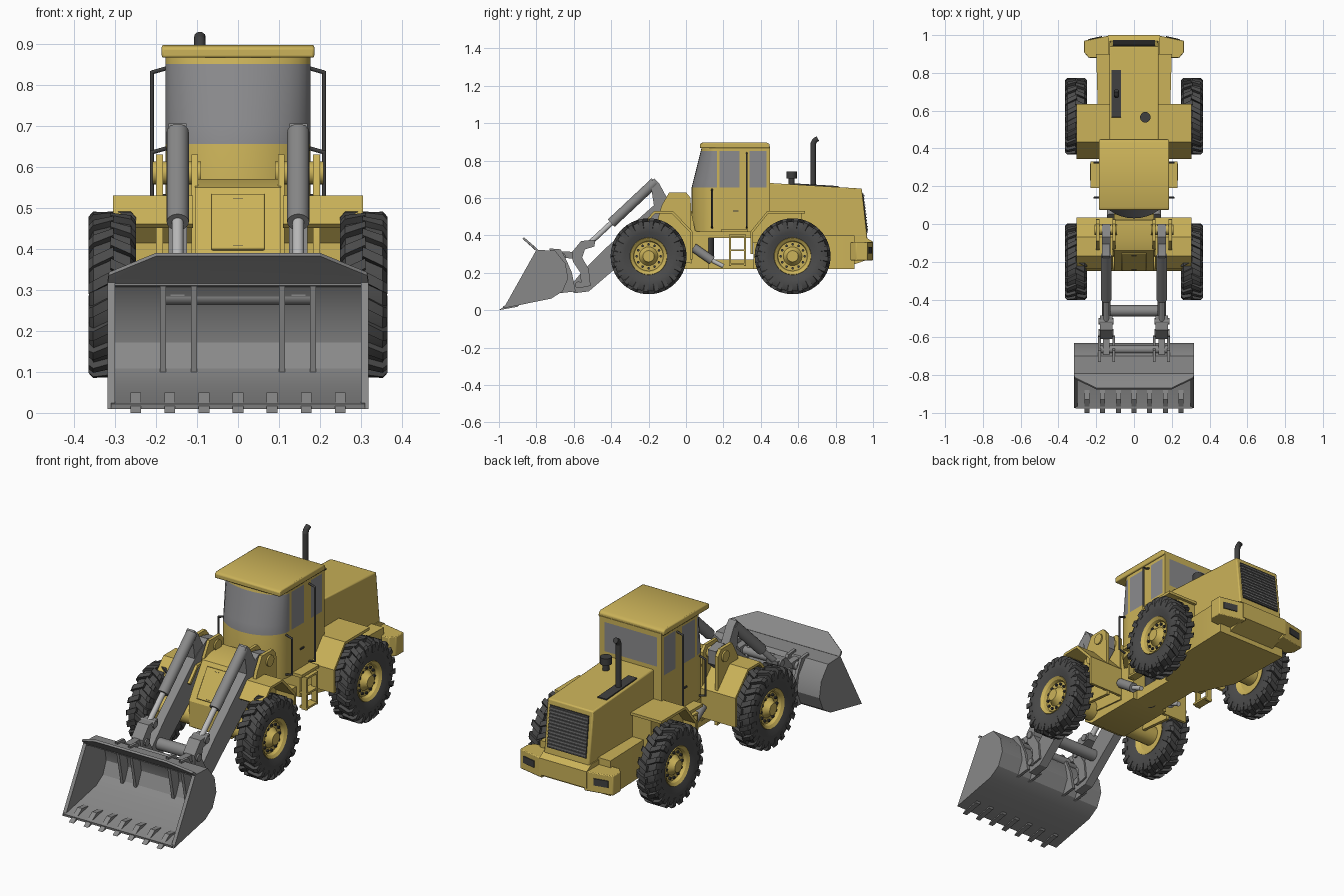
import bpy, bmesh, math
from mathutils import Vector, Matrix

cube = bpy.data.objects.get("Cube")
if cube:
    bpy.data.objects.remove(cube)


def material(name, r, g, b):
    m = bpy.data.materials.new(name)
    m.use_nodes = True
    m.diffuse_color = (r, g, b, 1)
    m.node_tree.nodes["Principled BSDF"].inputs["Base Color"].default_value = (r, g, b, 1)
    return m


yellow = material("body yellow", .6, .45, .1)
grey = material("loader grey", .25, .25, .25)
glass = material("window grey", .26, .26, .27)
tyre = material("tyre rubber", .07, .07, .07)
dark = material("dark trim", .05, .05, .05)
chrome = material("rod silver", .5, .5, .5)


def finish(name, bm, mats, mirror=False, bevel=0):
    bmesh.ops.recalc_face_normals(bm, faces=bm.faces)
    me = bpy.data.meshes.new(name)
    bm.to_mesh(me)
    bm.free()
    for m in mats if isinstance(mats, list) else [mats]:
        me.materials.append(m)
    ob = bpy.data.objects.new(name, me)
    bpy.context.collection.objects.link(ob)
    if bevel:
        mod = ob.modifiers.new("Bevel", "BEVEL")
        mod.width = bevel
        mod.segments = 2
    if mirror:
        ob.modifiers.new("Mirror", "MIRROR").use_mirror_merge = False
    return ob


def prism(name, pts, a, b, mat, mirror=False, axis="x", bevel=0):
    """Extrude a side outline (y, z) along x, or a plan outline (x, y) along z."""
    bm = bmesh.new()
    ends = [[bm.verts.new((t, *p) if axis == "x" else (*p, t)) for p in pts] for t in (a, b)]
    bm.faces.new(ends[0])
    bm.faces.new(ends[1])
    for i in range(len(pts)):
        j = (i + 1) % len(pts)
        bm.faces.new((ends[0][i], ends[0][j], ends[1][j], ends[1][i]))
    return finish(name, bm, mat, mirror, bevel)


def strip(path, t):
    """Thicken an open path into a closed outline."""
    inner = []
    for i, p in enumerate(path):
        q, r = path[max(i - 1, 0)], path[min(i + 1, len(path) - 1)]
        d = (Vector(r) - Vector(q)).normalized()
        inner.append((p[0] - d.y * t, p[1] + d.x * t))
    return path + inner[::-1]


def box(name, c, size, mat, mirror=False, rot=(0, "X"), bevel=0):
    bm = bmesh.new()
    m = Matrix.Translation(c) @ Matrix.Rotation(rot[0], 4, rot[1]) @ Matrix.Diagonal((*size, 1))
    bmesh.ops.create_cube(bm, size=1, matrix=m)
    return finish(name, bm, mat, mirror, bevel)


def add_tube(bm, p, q, r, n=20):
    p, q = Vector(p), Vector(q)
    m = Matrix.Translation((p + q) / 2) @ (q - p).to_track_quat("Z", "Y").to_matrix().to_4x4()
    bmesh.ops.create_cone(bm, cap_ends=True, segments=n, radius1=r, radius2=r,
                          depth=(q - p).length, matrix=m)


def tube(name, p, q, r, mat, mirror=False):
    bm = bmesh.new()
    add_tube(bm, p, q, r)
    return finish(name, bm, mat, mirror)


def pipe(name, pts, r, mat, mirror=False):
    bm = bmesh.new()
    for p, q in zip(pts, pts[1:]):
        add_tube(bm, p, q, r, 12)
    for p in pts[1:-1]:
        bmesh.ops.create_uvsphere(bm, u_segments=12, v_segments=8, radius=r,
                                  matrix=Matrix.Translation(p))
    return finish(name, bm, mat, mirror)


def add_hull(bm, pts):
    bmesh.ops.convex_hull(bm, input=[bm.verts.new(p) for p in pts])


def lathe(name, profile, c, mat, n=40):
    """Revolve (x, radius) points about the wheel axis."""
    bm = bmesh.new()
    rings = []
    for k in range(n):
        a = math.tau * k / n
        rings.append([bm.verts.new((c[0] + x, c[1] + r * math.cos(a), c[2] + r * math.sin(a)))
                      for x, r in profile])
    for k in range(n):
        s, t = rings[k], rings[(k + 1) % n]
        for i in range(len(profile) - 1):
            bm.faces.new((s[i], s[i + 1], t[i + 1], t[i]))
    bmesh.ops.remove_doubles(bm, verts=bm.verts, dist=1e-5)
    return finish(name, bm, mat, True)


# Wheels: tyre, chevron lugs, dished rim, bolts and axle
def wheel(label, y):
    c = Vector((.307, y, .288))
    lathe(label + "_tyre", [(-.04, .095), (-.053, .13), (-.056, .165), (-.045, .187), (.045, .187),
                            (.056, .165), (.053, .13), (.04, .095)], c, tyre)
    bm = bmesh.new()
    count = 20
    for k in range(count):
        for side in (1, -1):
            a = math.tau * (k + side / 4) / count
            pts = []
            for x, lo, hi, turn in ((-.004, .18, .203, 0), (.046, .18, .203, .13), (.058, .15, .19, .16)):
                for w in (-.065, .065):
                    for r in (lo, hi):
                        t = a + turn + w
                        pts.append(c + Vector((x * side, r * math.cos(t), r * math.sin(t))))
            add_hull(bm, pts)
    finish(label + "_tread", bm, tyre, True)
    lathe(label + "_rim", [(.05, 0), (.05, .03), (.035, .038), (.02, .05), (.02, .078), (.036, .084),
                           (.046, .098), (.035, .102), (-.045, .102), (-.03, .08), (-.03, 0)], c, yellow)
    bm = bmesh.new()
    for k in range(12):
        a = math.tau * k / 12
        p = c + Vector((.015, .064 * math.cos(a), .064 * math.sin(a)))
        add_tube(bm, p, p + Vector((.014, 0, 0)), .007, 8)
    finish(label + "_bolts", bm, dark, True)
    tube(label + "_axle", (-.28, y, .288), (.28, y, .288), .05, yellow)


wheel("front", -.2)
wheel("rear", .57)

# Cab: plan outline lofted upward, curved leaning windscreen, glass set by face position
half = []
arc = 8
for i in range(arc + 1):
    t = math.pi / 2 * i / arc
    half.append((.177 * math.sin(t), .165 - .135 * math.cos(t)))
half += [(.177, y) for y in (.18, .285, .34, .43, .45)] + [(.15, .45)]
plan = half + [(-x, y) for x, y in half[:0:-1]]
levels = [.42, .655, .7, .85, .875]
bm = bmesh.new()
rings = []
for z in levels:
    lean = max(0, z - .655) * .25
    rings.append([bm.verts.new((x, y + lean * max(0, (.165 - y) / .135), z)) for x, y in plan])
for k in range(len(levels) - 1):
    for i in range(len(plan)):
        j = (i + 1) % len(plan)
        f = bm.faces.new((rings[k][i], rings[k][j], rings[k + 1][j], rings[k + 1][i]))
        my = (plan[i][1] + plan[j][1]) / 2
        rear_pane = my > .445 and abs(plan[i][0] + plan[j][0]) < .1 and k == 2
        side_pane = my < .165 or .18 < my < .285 or .34 < my < .43
        f.material_index = int(rear_pane or (side_pane and k in (1, 2)))
bm.faces.new(rings[0])
bm.faces.new(rings[-1])
finish("cab", bm, [yellow, glass])
prism("cab_roof", [(.075, .866), (.075, .89), (.09, .897), (.43, .897), (.447, .888), (.447, .866)],
      -.186, .186, yellow, bevel=.005)
for label, y, lo, hi in (("front", .14, .44, .645), ("rear", .325, .44, .84)):
    pipe(label + "_handrail", [(.175, y, lo), (.21, y, lo + .01), (.21, y, hi - .01), (.175, y, hi)],
         .005, dark, True)
box("door_handle", (.179, .265, .53), (.008, .03, .008), dark, True)

# Engine hood with grille, exhaust and intake
prism("engine_hood", [(.44, .38), (.44, .68), (.94, .65), (.97, .38)], -.13, .13, yellow, bevel=.006)
box("rear_grille", (0, .956, .52), (.22, .008, .21), dark, rot=(.115, "X"))
for k in range(12):
    z = .43 + k * .0165
    box("grille_slat", (0, .961 - (z - .52) * .115, z), (.22, .006, .006), grey)
box("exhaust_recess", (-.093, .69, .667), (.05, .25, .008), dark, rot=(-.06, "X"))
pipe("exhaust_pipe", [(-.093, .68, .65), (-.093, .68, .89), (-.093, .688, .907), (-.093, .705, .917)],
     .014, dark)
tube("intake_stem", (.06, .565, .66), (.06, .565, .71), .016, dark)
tube("intake_cap", (.06, .565, .705), (.06, .565, .74), .028, dark)

# Rear frame, counterweight and hitch
prism("rear_belly", [(.1, .36), (.19, .55), (.2, .9), (-.2, .9), (-.19, .55), (-.1, .36)],
      .22, .4, yellow, axis="z")
prism("counterweight_core", [(.83, .22), (1, .28), (1, .365), (.96, .39), (.8, .39)],
      -.135, .135, yellow)
prism("counterweight_wing", [(.12, 1), (.265, .97), (.265, .91), (.24, .88), (.12, .88)],
      .265, .365, yellow, True, axis="z", bevel=.004)
box("rear_lamp", (.205, .983, .32), (.075, .008, .035), dark, True, rot=(-.22, "Z"))
box("lower_hitch", (0, .25, .245), (.16, .32, .05), yellow)
box("upper_hitch", (0, .2, .405), (.2, .4, .04), yellow)
tube("hitch_pin", (0, .12, .22), (0, .12, .42), .03, dark)
tube("steering_cylinder", (.12, .04, .335), (.12, .14, .265), .024, grey, True)
tube("steering_rod", (.12, .14, .265), (.12, .2, .235), .012, chrome, True)

# Fenders
rear_path = [(.635, .53), (.435, .53), (.345, .42), (.345, .3)]
prism("rear_fender", strip(rear_path, .014), .12, .305, yellow, True)
prism("rear_fender_wall", [(.62, .53), (.435, .53), (.345, .42), (.345, .36), (.62, .36)],
      .1, .235, yellow, True)
front_path = [(.035, .27), (.035, .42), (-.07, .53), (-.17, .53), (-.235, .46)]
prism("front_fender", strip(front_path, .014), .11, .305, yellow, True)

# Boarding ladder
for y in (.235, .315):
    box("ladder_rail", (.215, y, .32), (.03, .01, .17), yellow, True)
for z in (.245, .32, .4):
    box("ladder_step", (.21, .275, z), (.045, .09, .01), yellow, True)
box("ladder_mount", (.2, .26, .425), (.06, .14, .015), yellow, True)

# Front frame, sloping nose and boom towers
prism("front_frame", [(-.25, .25), (-.25, .38), (-.14, .55), (-.08, .57), (.02, .57), (.05, .42),
                      (.12, .4), (.12, .22), (-.2, .22)], -.105, .105, yellow)
box("nose_hatch", (0, -.198, .465), (.13, .012, .16), yellow, rot=(-.574, "X"), bevel=.003)
for z in (.405, .52):
    box("hatch_latch", (0, -.24 + (z - .4) * .647, z), (.025, .012, .006), dark)
tower = [(-.18, .27), (-.17, .42), (-.13, .56), (-.09, .63), (.0, .63), (.025, .6), (.03, .25)]
prism("outer_tower", tower, .183, .2, yellow, True)
prism("inner_tower", tower, .098, .113, yellow, True)
for y, z in ((-.03, .585), (-.09, .5)):
    tube("tower_pin", (.09, y, z), (.208, y, z), .028, yellow, True)

# Lift arms, tilt cylinders and bell cranks
prism("lift_arm", [(0, .61), (-.07, .625), (-.15, .58), (-.42, .34), (-.56, .2), (-.61, .14), (-.6, .09),
                   (-.52, .1), (-.38, .22), (-.1, .45), (.0, .54)], .124, .17, grey, True)
prism("cylinder_bracket", [(-.19, .68), (-.17, .705), (-.145, .68), (-.08, .56), (-.17, .55)],
      .126, .17, grey, True)
tube("tilt_cylinder", (.147, -.165, .685), (.147, -.4, .465), .027, grey, True)
tube("tilt_rod", (.147, -.4, .465), (.147, -.52, .353), .014, chrome, True)
prism("bell_crank", [(-.485, .375), (-.56, .37), (-.61, .31), (-.605, .26), (-.565, .2), (-.56, .12),
                     (-.51, .13), (-.52, .22), (-.555, .28), (-.54, .325), (-.49, .34)],
      .115, .18, grey, True)
prism("bucket_link", [(-.57, .31), (-.69, .315), (-.69, .285), (-.57, .27)], .13, .165, grey, True)
for a in (.1, .175):
    prism("bucket_bracket", [(-.73, .33), (-.67, .325), (-.645, .28), (-.61, .2), (-.59, .1), (-.68, .09)],
          a, a + .015, grey, True)
tube("arm_cross_tube", (-.13, -.46, .235), (.13, -.46, .235), .03, grey)
tube("bucket_cross_tube", (-.18, -.665, .285), (.18, -.665, .285), .022, grey)
for y, z in ((-.515, .357), (-.575, .135), (-.58, .29)):
    tube("linkage_pin", (.108, y, z), (.188, y, z), .018, grey, True)

# Bucket with side plates, spill guard and teeth
shell = [(-.975, .01), (-.72, .062), (-.66, .1), (-.63, .17), (-.645, .25), (-.7, .318), (-.8, .322)]
prism("bucket_shell", strip(shell, .012), -.31, .31, grey)
prism("bucket_side", shell, .3, .318, grey, True)
bm = bmesh.new()
add_hull(bm, [(s * x, y + d, z + d) for s in (1, -1) for d in (0, .008)
              for x, y, z in ((.318, -.8, .315), (.315, -.82, .335), (.2, -.875, .382))])
finish("spill_guard", bm, grey)
for k in range(-3, 4):
    x = k * .083
    prism("bucket_tooth", [(-1, 0), (-.9, .018), (-.88, .045), (-.93, .05)], x - .013, x + .013, grey)

# Smooth rounded surfaces, keep hard edges
bpy.ops.object.select_all(action="DESELECT")
for ob in bpy.context.scene.objects:
    if ob.type == "MESH":
        ob.select_set(True)
        bpy.context.view_layer.objects.active = ob
bpy.ops.object.shade_smooth_by_angle(angle=math.radians(32))
